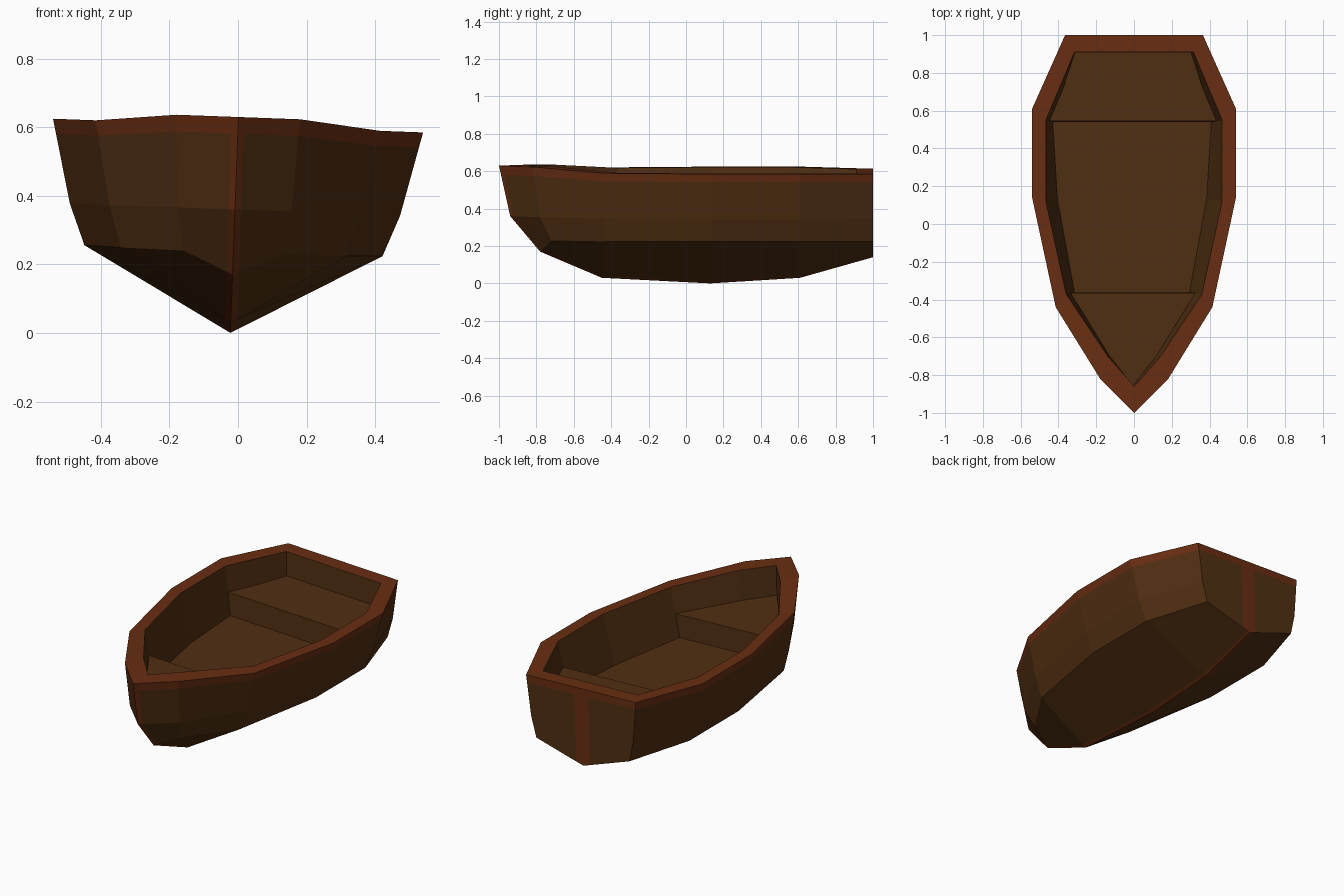
import bpy, bmesh, math
from mathutils import Vector, Matrix

if "Cube" in bpy.data.objects:
    bpy.data.objects.remove(bpy.data.objects["Cube"], do_unlink=True)


def material(name, rgb):
    m = bpy.data.materials.new(name)
    m.use_nodes = True
    m.diffuse_color = (*rgb, 1)
    m.node_tree.nodes["Principled BSDF"].inputs["Base Color"].default_value = (*rgb, 1)
    return m


WOOD, TRIM = 0, 1
MATS = [material("brown_wood", (0.082, 0.028, 0.006)),
        material("red_brown_trim", (0.142, 0.027, 0.006))]

# The whole boat leans slightly towards its left
PIVOT = Vector((0, 0, 0.6))
LEAN = Matrix.Translation(PIVOT) @ Matrix.Rotation(0.037, 4, 'Y') @ Matrix.Translation(-PIVOT)


def build_half(name, polys, ref, outward, strip=None):
    """Make the left half from polygons, paint a centre strip, mirror it."""
    bm = bmesh.new()
    for points, mat in polys:
        unique = list(dict.fromkeys(tuple(p) for p in points))
        if len(unique) > 2:
            face = bm.faces.new([bm.verts.new(p) for p in unique])
            face.material_index = mat
    bmesh.ops.remove_doubles(bm, verts=bm.verts, dist=0.0005)
    if strip:
        bmesh.ops.bisect_plane(bm, geom=bm.verts[:] + bm.edges[:] + bm.faces[:],
                               plane_co=(strip, 0, 0), plane_no=(1, 0, 0))
        for f in bm.faces:
            if f.calc_center_median().x < strip:
                f.material_index = TRIM
    bm.normal_update()
    for f in bm.faces:
        away = f.normal.dot(f.calc_center_median() - Vector(ref)) > 0
        if away != outward:
            f.normal_flip()
    mesh = bpy.data.meshes.new(name)
    bm.to_mesh(mesh)
    bm.free()
    for m in MATS:
        mesh.materials.append(m)
    obj = bpy.data.objects.new(name, mesh)
    bpy.context.collection.objects.link(obj)
    mirror = obj.modifiers.new("mirror", 'MIRROR')
    mirror.merge_threshold = 0.001
    obj.matrix_world = LEAN
    return obj


def strips(rows_a, rows_b, mats):
    """Quads between two matching lists of points."""
    return [((rows_a[i], rows_b[i], rows_b[i + 1], rows_a[i + 1]), mats[i])
            for i in range(len(rows_a) - 1)]


# Hull stations from stern to bow: gunwale, knuckle, chine, keel
stations = [
    [(.365, 1, .60), (.34, 1, .36), (.31, 1, .237), (0, 1, .14)],
    [(.54, .61, .605), (.482, .61, .36), (.435, .61, .24), (0, .61, .03)],
    [(.54, .14, .605), (.482, .14, .36), (.435, .14, .24), (0, .13, 0)],
    [(.415, -.44, .605), (.367, -.44, .36), (.33, -.44, .237), (0, -.45, .03)],
    [(.18, -.82, .63), (.165, -.78, .36), (.145, -.72, .235), (0, -.78, .17)],
    [(0, -1, .63), (0, -.94, .36), (0, -.78, .17), (0, -.78, .17)],
]
for s in stations:                       # lower edge of the gunwale band
    s.insert(1, tuple(Vector(s[0]).lerp(Vector(s[1]), 0.18)))

row_mats = [TRIM, WOOD, WOOD, WOOD]
hull = []
for a, b in zip(stations, stations[1:]):
    hull += strips(a, b, row_mats)
build_half("hull", hull, (0, 0.1, 0.45), True, strip=0.018)

# Transom
edge = stations[0]
middle = [(0, y, z) for x, y, z in edge]
build_half("transom", strips(edge, middle, row_mats), (0, 0, 0.45), True, strip=0.045)

# Gunwale top
inner = [(.315, .91, .60), (.467, .55, .605), (.467, .12, .605),
         (.36, -.37, .605), (.14, -.70, .63), (0, -.86, .63)]
outer = [s[0] for s in stations]
rim = strips(outer, inner, [TRIM] * 5)
rim.append(((outer[0], inner[0], (0, .91, .60), (0, 1, .60)), TRIM))
build_half("gunwale_top", rim, (0, 0.1, 2), False)

# Inside walls and floor
FLOOR, DECK = 0.32, 0.455
floor = [(.30, .905, FLOOR), (.42, .54, FLOOR), (.395, .13, FLOOR),
         (.305, -.36, FLOOR), (.11, -.70, FLOOR), (0, -.855, FLOOR)]
inside = strips(inner, floor, [WOOD] * 5)
inside.append(((inner[0], floor[0], (0, .905, FLOOR), (0, .91, .60)), WOOD))
inside.append((floor + [(0, .905, FLOOR)], WOOD))
build_half("inside_walls_and_floor", inside, (0, 0.2, 0.6), False)

# Raised decks at both ends, each with a riser down to the floor
deck = []
for top, low in zip(inner, floor):
    p = Vector(top).lerp(Vector(low), (top[2] - DECK) / (top[2] - FLOOR))
    deck.append(tuple(p))


def raised_deck(name, outline, corner):
    foot = floor[corner]
    side = deck[corner]
    riser = (side, foot, (0, foot[1], FLOOR), (0, side[1], DECK))
    build_half(name, [(outline, WOOD), (riser, WOOD)], (0, 0.15, 0.6), False)


raised_deck("stern_deck", [deck[0], deck[1], (0, deck[1][1], DECK), (0, deck[0][1], DECK)], 1)
raised_deck("bow_deck", deck[3:] + [(0, deck[3][1], DECK)], 3)
